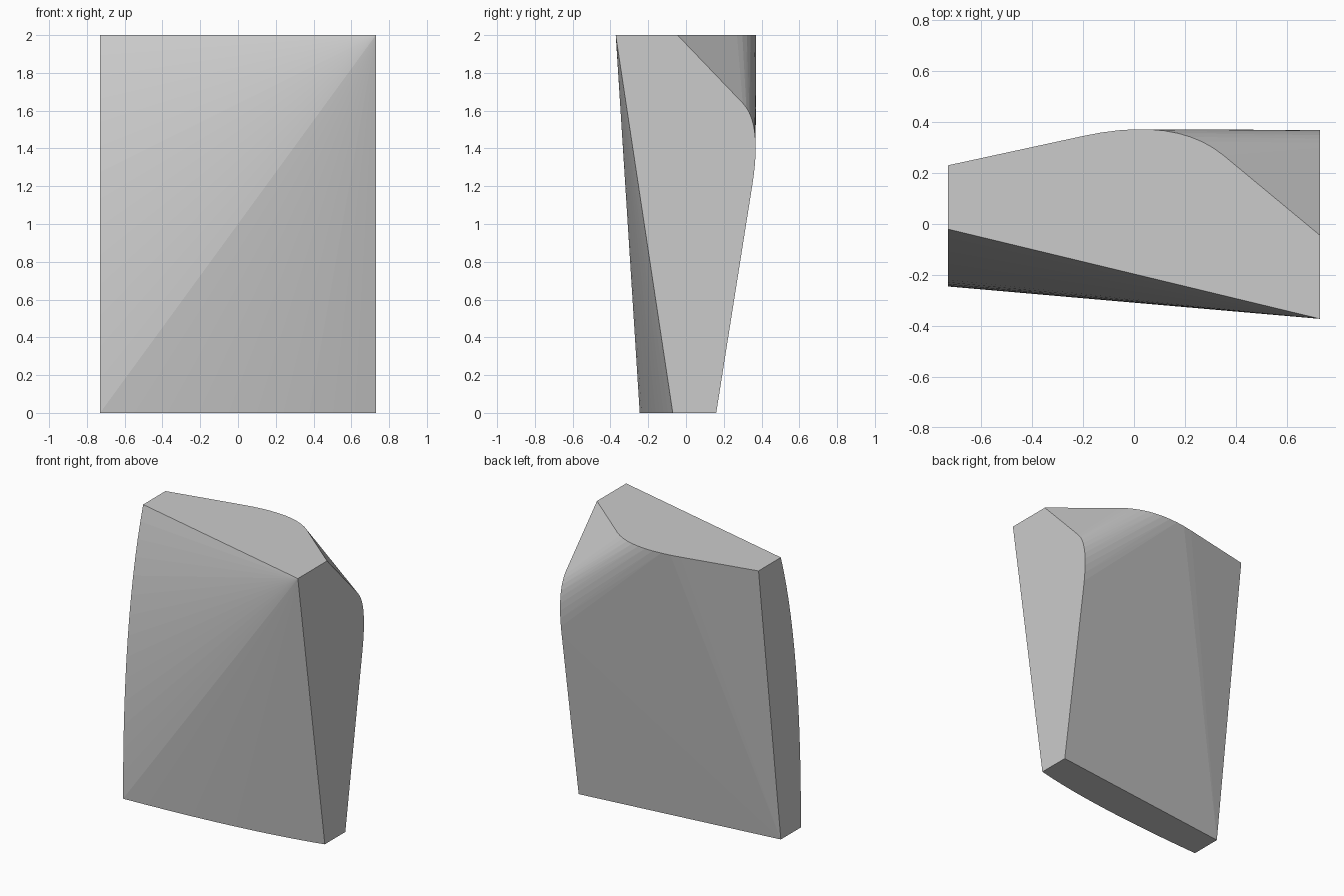
import bpy, bmesh
from mathutils import Vector

if "Cube" in bpy.data.objects:
    bpy.data.objects.remove(bpy.data.objects["Cube"])


def arc(a, b, c, n=10):
    """Quadratic curve from a to c, pulled towards b."""
    a, b, c = Vector(a), Vector(b), Vector(c)
    ts = [i / n for i in range(n + 1)]
    return [a * (1 - t) ** 2 + b * 2 * t * (1 - t) + c * t * t for t in ts]


X = 0.73  # half width

# Sharp corners of the wedge-shaped block
points = [Vector(p) for p in (
    (X, -0.372, 2), (X, -0.045, 2), (-X, 0.23, 2),
    (-X, -0.02, 0), (X, 0.16, 0))]

# Bowed front edges: down the left side and along the bottom
points += arc((-X, -0.02, 2), (-X, -0.25, 1.27), (-X, -0.245, 0), 14)
points += arc((-X, -0.245, 0), (0.2, -0.2, 0), (X, -0.07, 0), 10)[1:]

# Rounded shoulders at the back: along the top and down the right side
points += arc((-0.2, 0.345, 2), (0.162, 0.424, 2), (0.35, 0.27, 2))
points += arc((X, 0.35, 1.2), (X, 0.405, 1.532), (X, 0.30, 1.64))

# Skin the edge curves into one closed block
bm = bmesh.new()
for p in points:
    bm.verts.new(p)
res = bmesh.ops.convex_hull(bm, input=bm.verts)
loose = [v for v in bm.verts if not v.link_faces]
bmesh.ops.delete(bm, geom=loose, context='VERTS')
bmesh.ops.dissolve_limit(bm, angle_limit=0.001, verts=bm.verts, edges=bm.edges)
bmesh.ops.recalc_face_normals(bm, faces=bm.faces)

mesh = bpy.data.meshes.new("stone_block")
bm.to_mesh(mesh)
bm.free()
block = bpy.data.objects.new("stone_block", mesh)
bpy.context.collection.objects.link(block)

# Plain grey surface
grey = bpy.data.materials.new("plain_grey")
grey.diffuse_color = (0.6, 0.6, 0.6, 1)
grey.use_nodes = True
grey.node_tree.nodes["Principled BSDF"].inputs["Base Color"].default_value = grey.diffuse_color
mesh.materials.append(grey)
